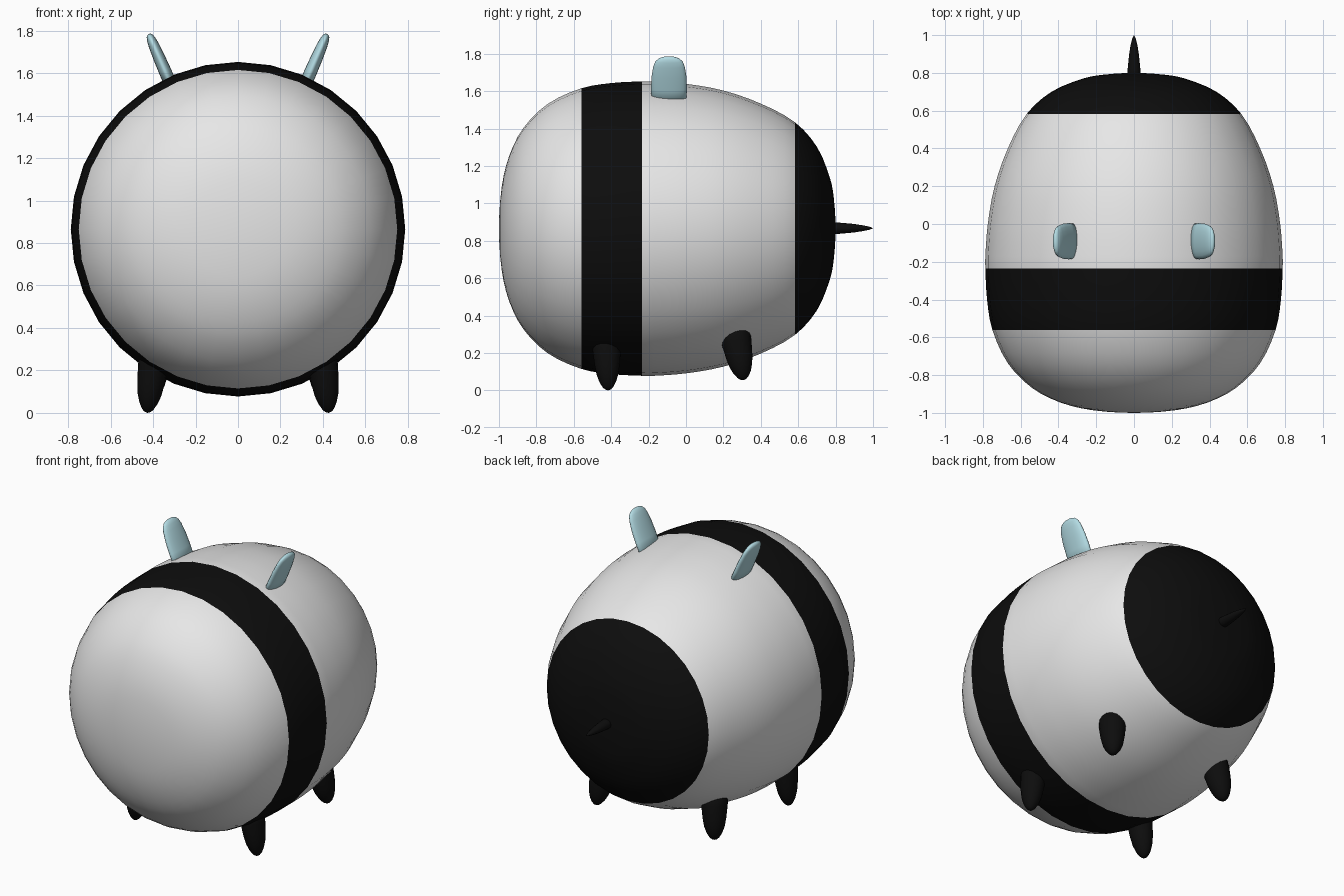
import bpy, bmesh, math
from mathutils import Vector

if "Cube" in bpy.data.objects:
    bpy.data.objects.remove(bpy.data.objects["Cube"])


def material(name, rgb):
    m = bpy.data.materials.new(name)
    m.diffuse_color = (*rgb, 1)
    m.use_nodes = True
    m.node_tree.nodes["Principled BSDF"].inputs["Base Color"].default_value = m.diffuse_color
    return m


WHITE = material("soft_white", (0.8, 0.8, 0.8))
BLACK = material("black", (0.004, 0.004, 0.004))
BLUE = material("pale_blue", (0.45, 0.71, 0.77))


def loft(name, start, end, sections, side, mats, sides=16):
    """Skin elliptical sections (fraction along axis, half width, half depth)."""
    start, end = Vector(start), Vector(end)
    d = (end - start).normalized()
    u = Vector(side)
    u = (u - d * u.dot(d)).normalized()
    v = d.cross(u)
    bm = bmesh.new()
    rings = []
    for t, a, b in sections:
        c = start.lerp(end, t)
        if a < 1e-5:
            rings.append([bm.verts.new(c)])
        else:
            angles = [2 * math.pi * i / sides for i in range(sides)]
            rings.append([bm.verts.new(c + u * a * math.cos(k) + v * b * math.sin(k))
                          for k in angles])
    for p, q in zip(rings, rings[1:]):
        for i in range(sides):
            j = (i + 1) % sides
            if len(p) == 1:
                bm.faces.new((p[0], q[j], q[i]))
            elif len(q) == 1:
                bm.faces.new((p[i], p[j], q[0]))
            else:
                bm.faces.new((p[i], p[j], q[j], q[i]))
    for ring in (rings[0], rings[-1]):
        if len(ring) > 1:
            bm.faces.new(ring)
    bmesh.ops.recalc_face_normals(bm, faces=bm.faces)
    for f in bm.faces:
        f.smooth = True
    me = bpy.data.meshes.new(name)
    bm.to_mesh(me)
    bm.free()
    for m in mats:
        me.materials.append(m)
    ob = bpy.data.objects.new(name, me)
    bpy.context.collection.objects.link(ob)
    return ob


def spline(points, steps):
    """Smooth curve through all points except the two end guides."""
    pts = [Vector(p) for p in points]
    out = []
    for p0, p1, p2, p3 in zip(pts, pts[1:], pts[2:], pts[3:]):
        # tangents scaled to the local spacing
        h0, h1, h2 = (p1 - p0).length, (p2 - p1).length, (p3 - p2).length
        m1 = (p2 - p0) * (h1 / (h0 + h1))
        m2 = (p3 - p1) * (h1 / (h1 + h2))
        for i in range(steps):
            t = i / steps
            out.append(p1 * (2*t**3 - 3*t**2 + 1) + m1 * (t**3 - 2*t**2 + t)
                       + p2 * (3*t**2 - 2*t**3) + m2 * (t**3 - t**2))
    return out + [pts[-2]]


# Body: round profile (y, radius) turned about the long axis
profile = [(-.985, -.225), (-1, 0), (-.985, .225), (-.945, .39), (-.87, .537),
           (-.74, .666), (-.56, .75), (-.4, .778), (-.235, .787), (-.17, .787),
           (0, .774), (.2, .738), (.4, .668), (.583, .568), (.7, .437),
           (.77, .27), (.79, .165), (.8, 0), (.79, -.165)]
body = loft("body", (0, -1, .865), (0, .8, .865),
            [((y + 1) / 1.8, r, r) for y, r in spline(profile, 3)],
            (0, 0, 1), [WHITE, BLACK], 32)
# Black belt and black rump
for f in body.data.polygons:
    y = f.center.y
    f.material_index = int(-.56 < y < -.235 or y > .583)

# Ears and legs, left and right
leg = [(0, .076, .07), (.35, .076, .071), (.6, .067, .064), (.75, .058, .056),
       (.87, .044, .042), (.95, .028, .027), (.985, .015, .015), (1, 0, 0)]
back_leg = [(t, a * 1.06, b * 1.06) for t, a, b in leg]
ear = [(0, .092, .03), (.35, .096, .03), (.6, .093, .028), (.8, .084, .025),
       (.9, .073, .021), (.96, .055, .016), (.99, .03, .009), (1, 0, 0)]
for s, label in ((-1, "left"), (1, "right")):
    loft(label + "_front_leg", (s * .385, -.428, .34), (s * .428, -.417, 0),
         leg, (0, 1, 0), [BLACK])
    loft(label + "_back_leg", (s * .375, .25, .37), (s * .415, .308, .055),
         back_leg, (0, 1, 0), [BLACK])
    loft(label + "_ear", (s * .305, -.091, 1.52), (s * .42, -.091, 1.785),
         ear, (0, 1, 0), [BLUE], 20)

# Tail
loft("tail", (0, .74, .867), (0, 1, .867),
     [(0, .036, .032), (.3, .034, .03), (.6, .026, .023), (.8, .018, .015),
      (.93, .009, .008), (1, 0, 0)], (1, 0, 0), [BLACK], 12)
